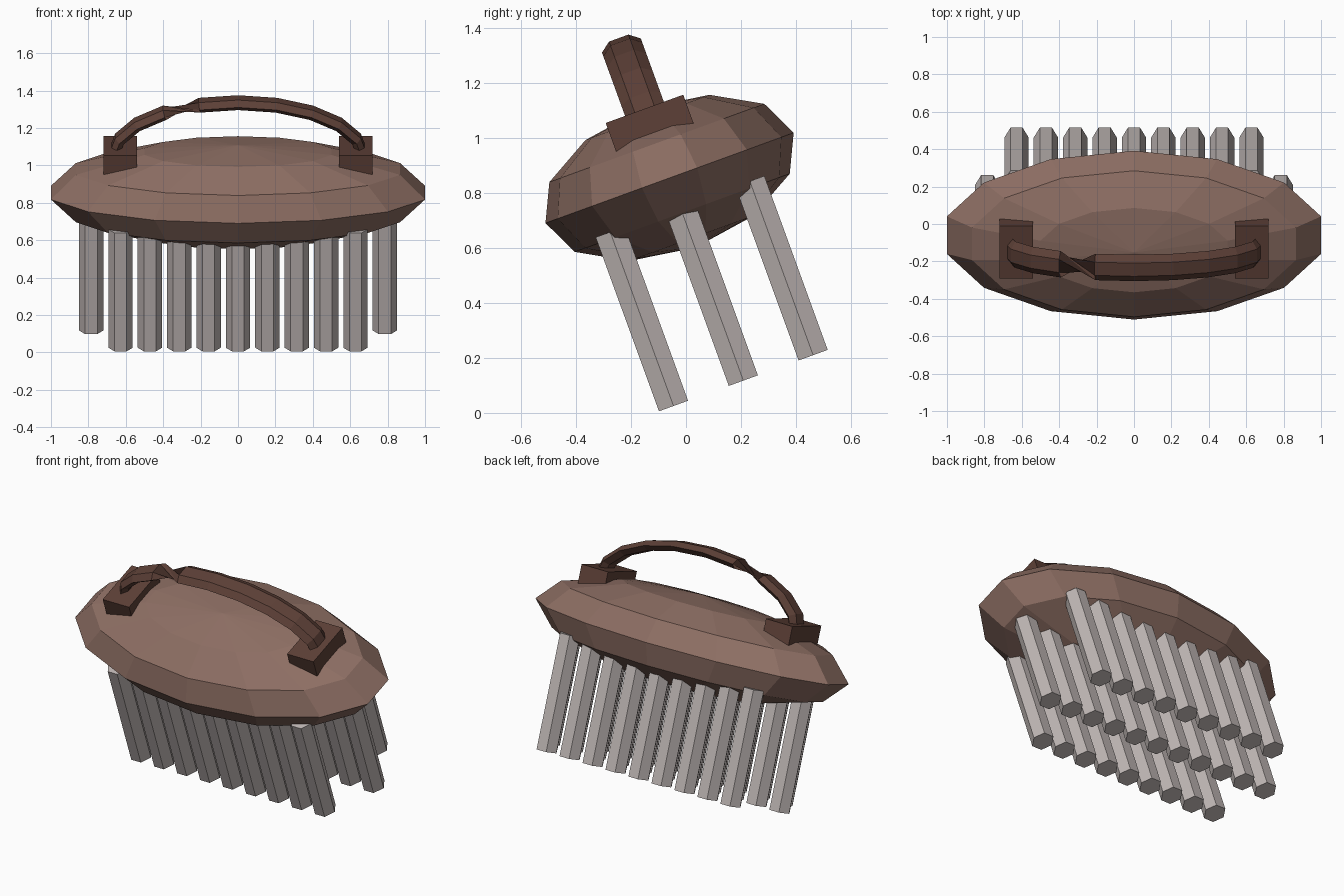
import bpy, bmesh
from math import radians, sin, cos, pi
from mathutils import Matrix, Vector

if "Cube" in bpy.data.objects:
    bpy.data.objects.remove(bpy.data.objects["Cube"])

# whole brush leans 20 degrees about x; parts are laid out in the brush's own frame
LEAN = Matrix.Rotation(radians(20), 4, 'X')
MID_Y, MID_Z = 0.236, 0.823


def material(name, rgb):
    m = bpy.data.materials.new(name)
    m.diffuse_color = (*rgb, 1)
    m.use_nodes = True
    m.node_tree.nodes["Principled BSDF"].inputs["Base Color"].default_value = m.diffuse_color
    return m


WOOD = material("wood", (0.266, 0.156, 0.125))
DARK = material("dark_strap", (0.109, 0.051, 0.038))
BRISTLE = material("bristle_grey", (0.51, 0.46, 0.45))


def finish(bm, name, mat):
    bmesh.ops.recalc_face_normals(bm, faces=bm.faces)
    bm.transform(LEAN)
    me = bpy.data.meshes.new(name)
    bm.to_mesh(me)
    bm.free()
    me.materials.append(mat)
    ob = bpy.data.objects.new(name, me)
    bpy.context.collection.objects.link(ob)
    return ob


# body: squashed 14-sided sphere with a corner facing front and back
bm = bmesh.new()
bmesh.ops.create_uvsphere(bm, u_segments=14, v_segments=6, radius=1)
bm.transform(Matrix.Translation((0, MID_Y, MID_Z)) @ Matrix.Diagonal((1.026, 0.48, 0.27, 1)))
finish(bm, "brush_body", WOOD)

# bristles: three rows of hexagonal rods, the middle row longer
BOTTOM, TOP = 0.039, 0.712
for row, count in ((-1, 9), (0, 11), (1, 9)):
    for i in range(count):
        x = (i - (count - 1) / 2) * 0.157
        bm = bmesh.new()
        bmesh.ops.create_cone(bm, cap_ends=True, segments=6, radius1=0.065, radius2=0.065,
                              depth=TOP - BOTTOM)
        bm.transform(Matrix.Translation((x, MID_Y + row * 0.27, (TOP + BOTTOM) / 2))
                     @ Matrix.Rotation(pi / 2, 4, 'Z'))
        finish(bm, f"bristle_{row + 2}_{i + 1}", BRISTLE)

# strap mounts
for side, label in ((-1, "left"), (1, "right")):
    bm = bmesh.new()
    bmesh.ops.create_cube(bm, size=1)
    bm.transform(Matrix.Translation((side * 0.63, MID_Y, 1.035))
                 @ Matrix.Diagonal((0.18, 0.30, 0.11, 1)))
    finish(bm, f"strap_mount_{label}", DARK)

# strap: flattened hexagonal section swept along a half ellipse, with one twisted span
bm = bmesh.new()
rings = []
for k in range(-5, 6):
    t = k * pi / 10
    centre = Vector((0.667 * sin(t), MID_Y, 1.035 + 0.30 * cos(t)))
    normal = Vector((0.30 * sin(t), 0, 0.667 * cos(t))).normalized()
    turn = pi if k < -1 else 0
    ring = []
    for j in range(6):
        a = j * pi / 3 + turn
        ring.append(bm.verts.new(centre + Vector((0, 0.075 * cos(a), 0)) + normal * 0.033 * sin(a)))
    rings.append(ring)
for r, s in zip(rings, rings[1:]):
    for j in range(6):
        bm.faces.new((r[j], r[(j + 1) % 6], s[(j + 1) % 6], s[j]))
bm.faces.new(rings[0])
bm.faces.new(rings[-1])
finish(bm, "strap_handle", DARK)
